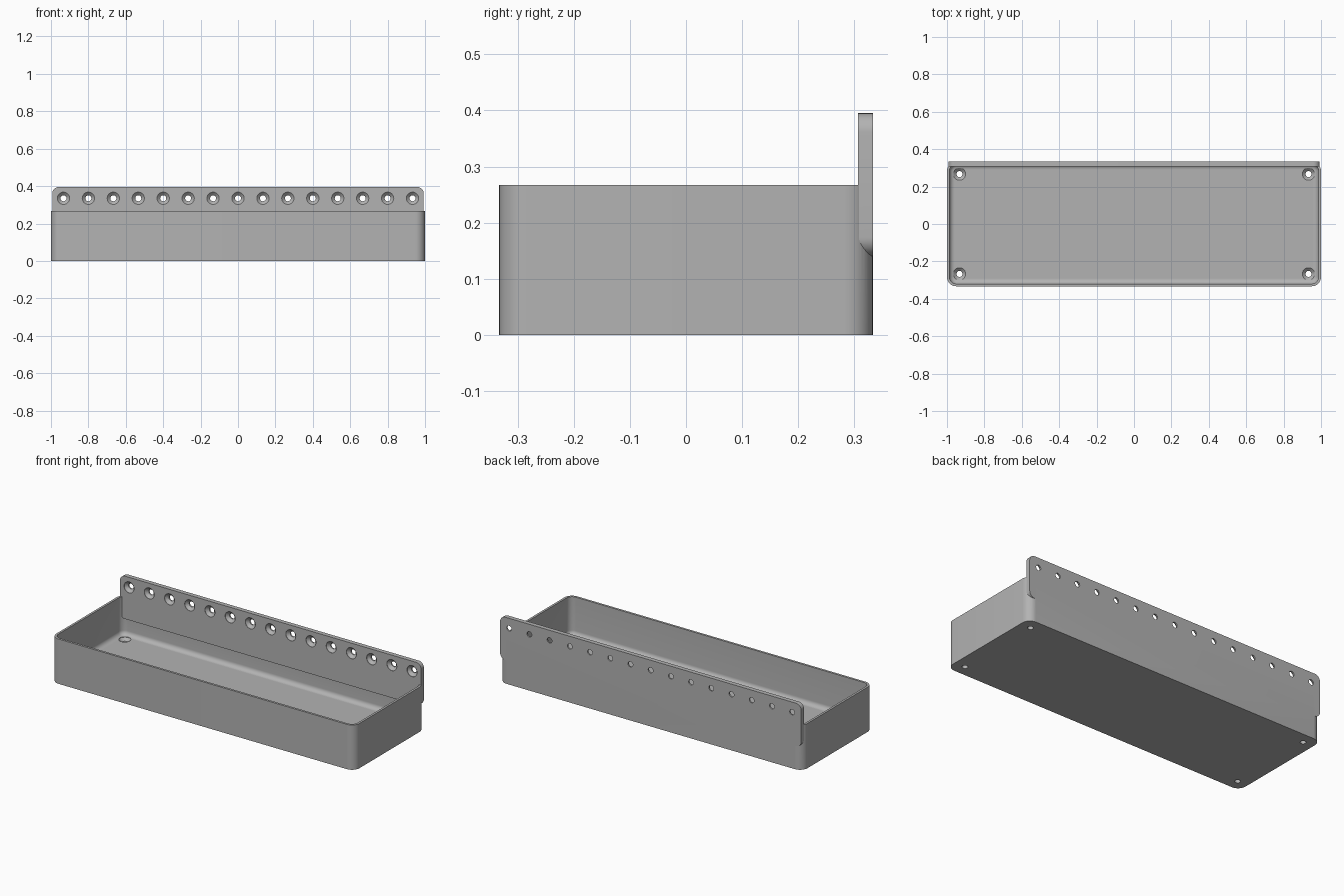
import bpy, bmesh
from math import sin, cos, pi, radians
from mathutils import Matrix

cube = bpy.data.objects.get("Cube")
if cube:
    bpy.data.objects.remove(cube, do_unlink=True)

HALF_X, HALF_Y = 1.0, 0.333
RIM_Z, FLOOR_Z = 0.267, 0.04
WALL, CORNER, FILLET = 0.0133, 0.05, 0.027

grey = bpy.data.materials.new("plain_grey")
grey.use_nodes = True
colour = (0.45, 0.45, 0.45, 1)
grey.diffuse_color = colour
grey.node_tree.nodes["Principled BSDF"].inputs["Base Color"].default_value = colour


def rounded_rect(hx, hy, r, steps=10):
    """Counter-clockwise outline of a rounded rectangle."""
    pts = []
    for q, (sx, sy) in enumerate([(1, 1), (-1, 1), (-1, -1), (1, -1)]):
        for i in range(steps + 1):
            a = (q + i / steps) * pi / 2
            pts.append((sx * (hx - r) + r * cos(a), sy * (hy - r) + r * sin(a)))
    return pts


def circle(r, n=32):
    return [(r * cos(2 * pi * i / n), r * sin(2 * pi * i / n)) for i in range(n)]


def loft(bm, sections, matrix=Matrix()):
    """Skin a stack of (outline, height) sections and cap both ends."""
    rings = [[bm.verts.new(matrix @ Matrix.Translation((x, y, z)).translation)
              for x, y in outline] for outline, z in sections]
    faces = [bm.faces.new(rings[0]), bm.faces.new(rings[-1])]
    for low, high in zip(rings, rings[1:]):
        for i in range(len(low)):
            j = (i + 1) % len(low)
            faces.append(bm.faces.new((low[i], low[j], high[j], high[i])))
    bmesh.ops.recalc_face_normals(bm, faces=faces)


def make_object(name, bm):
    mesh = bpy.data.meshes.new(name)
    bm.to_mesh(mesh)
    bm.free()
    mesh.materials.append(grey)
    obj = bpy.data.objects.new(name, mesh)
    bpy.context.collection.objects.link(obj)
    return obj


def combine(target, other, operation):
    mod = target.modifiers.new(operation.lower(), 'BOOLEAN')
    mod.object, mod.operation, mod.solver = other, operation, 'EXACT'
    bpy.context.view_layer.objects.active = target
    bpy.ops.object.modifier_apply(modifier=mod.name)
    bpy.data.objects.remove(other, do_unlink=True)


# Tray: outer shell, rim, inner wall and a filleted floor in one loft
def outline(inset):
    return rounded_rect(HALF_X - inset, HALF_Y - inset, CORNER - inset)

sections = [(outline(0), 0), (outline(0), RIM_Z), (outline(WALL), RIM_Z)]
for i in range(9):
    a = i / 8 * pi / 2
    sections.append((outline(WALL + FILLET * (1 - cos(a))),
                     FLOOR_Z + FILLET * (1 - sin(a))))
bm = bmesh.new()
loft(bm, sections)
tray = make_object("tray", bm)

# Back plate: upright rounded board, flush with the back of the tray
PLATE_LOW, PLATE_TOP, PLATE_FRONT = 0.14, 0.395, 0.3065
face = rounded_rect(0.993, (PLATE_TOP - PLATE_LOW) / 2, 0.034)
upright = Matrix.Translation((0, 0, (PLATE_LOW + PLATE_TOP) / 2)) @ Matrix.Rotation(radians(90), 4, 'X')
bm = bmesh.new()
loft(bm, [(face, -HALF_Y), (face, -PLATE_FRONT)], upright)
combine(tray, make_object("back_plate", bm), 'UNION')

# Countersunk screw holes: a row through the plate, one in each floor corner
drill = [(circle(0.016), -0.08), (circle(0.016), -0.018),
         (circle(0.033), -0.002), (circle(0.033), 0.004)]
bm = bmesh.new()
for i in range(15):
    x = (i - 7) * 0.1333
    loft(bm, drill, Matrix.Translation((x, PLATE_FRONT, 0.335)) @ Matrix.Rotation(radians(90), 4, 'X'))
for sx in (-1, 1):
    for sy in (-1, 1):
        loft(bm, drill, Matrix.Translation((sx * 0.933, sy * 0.267, FLOOR_Z)))
cutter = make_object("hole_cutter", bm)
cutter.hide_render = True
combine(tray, cutter, 'DIFFERENCE')

# Smooth rounded corners, keep crisp edges
bpy.ops.object.select_all(action='DESELECT')
tray.select_set(True)
bpy.context.view_layer.objects.active = tray
bpy.ops.object.shade_smooth_by_angle(angle=radians(30))
